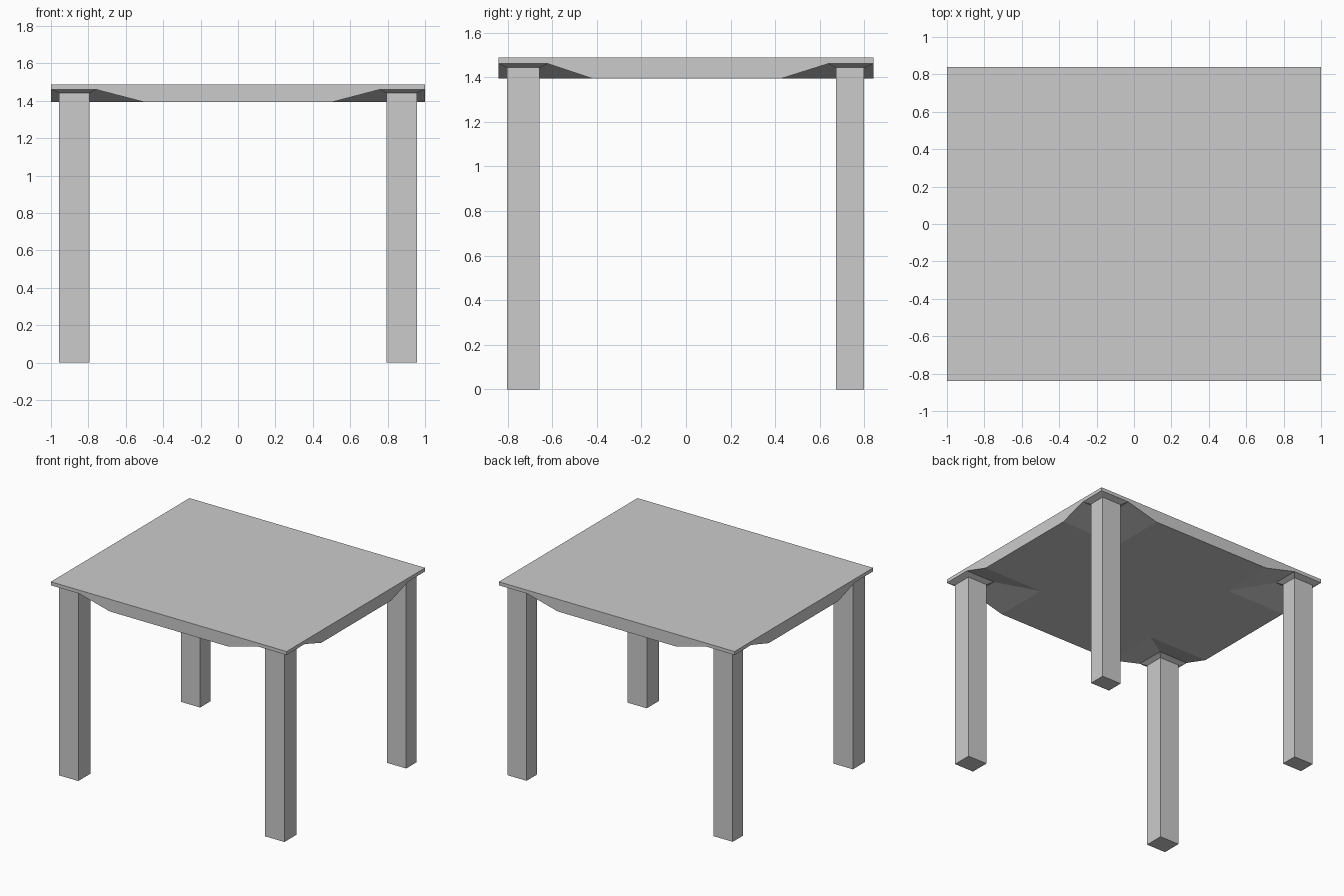
import bpy

if "Cube" in bpy.data.objects:
    bpy.data.objects.remove(bpy.data.objects["Cube"])

X, Y = 1.0, 0.84                       # tabletop half size
TOP, PAD, LOW, LEG = 1.487, 1.46, 1.393, 1.442   # heights
PAD_X, LOW_X = 0.757, 0.5              # where the corner cut starts and ends in x
PAD_Y = {-1: 0.62, 1: 0.637}
LOW_Y = {-1: 0.418, 1: 0.425}
LEG_X = (0.793, 0.956)
LEG_Y = {-1: (0.657, 0.803), 1: (0.673, 0.799)}
CORNERS = [(-1, -1), (1, -1), (1, 1), (-1, 1)]


def make(name, faces):
    """Object from faces given as lists of points, shared points welded."""
    index, polys = {}, []
    for face in faces:
        polys.append([index.setdefault(tuple(p), len(index)) for p in face])
    mesh = bpy.data.meshes.new(name)
    mesh.from_pydata(list(index), [], polys)
    obj = bpy.data.objects.new(name, mesh)
    bpy.context.collection.objects.link(obj)
    bpy.context.view_layer.objects.active = obj
    obj.select_set(True)
    bpy.ops.object.mode_set(mode='EDIT')
    bpy.ops.mesh.select_all(action='SELECT')
    bpy.ops.mesh.normals_make_consistent(inside=False)
    bpy.ops.object.mode_set(mode='OBJECT')
    obj.select_set(False)


def points(sx, sy):
    """Underside points of one corner: low inner, low edges, pad edges, pad inner."""
    lx, ly, px, py = sx * LOW_X, sy * LOW_Y[sy], sx * PAD_X, sy * PAD_Y[sy]
    return dict(low=(lx, ly, LOW), low_x=(lx, sy * Y, LOW), low_y=(sx * X, ly, LOW),
                pad=(px, py, PAD), pad_x=(px, sy * Y, PAD), pad_y=(sx * X, py, PAD),
                tip=(sx * X, sy * Y, PAD), top=(sx * X, sy * Y, TOP))


C = {c: points(*c) for c in CORNERS}

# Tabletop: flat top, cross-shaped underside, sloped corner cuts, shaped rims
faces = [[C[c]['top'] for c in CORNERS], [C[c]['low'] for c in CORNERS]]
for i, c in enumerate(CORNERS):
    a, b = C[c], C[CORNERS[(i + 1) % 4]]
    k = 'x' if i % 2 == 0 else 'y'
    low, pad = 'low_' + k, 'pad_' + k
    faces.append([a['low'], a[low], b[low], b['low']])
    faces.append([a['top'], a['tip'], a[pad], a[low], b[low], b[pad], b['tip'], b['top']])
    for s in 'xy':
        faces.append([a['low'], a['low_' + s], a['pad_' + s], a['pad']])
make('tabletop', faces)

# Legs: square posts flaring out to fill the corner pads
for sx, sy in CORNERS:
    def ring(xs, ys, z):
        return [(sx * xs[i], sy * ys[j], z) for i, j in ((0, 0), (1, 0), (1, 1), (0, 1))]
    rings = [ring(LEG_X, LEG_Y[sy], 0), ring(LEG_X, LEG_Y[sy], LEG),
             ring((PAD_X, X), (PAD_Y[sy], Y), PAD)]
    faces = [rings[0]]
    for r, t in zip(rings, rings[1:]):
        faces += [[r[i], r[(i + 1) % 4], t[(i + 1) % 4], t[i]] for i in range(4)]
    make(f"{'front' if sy < 0 else 'back'}_{'left' if sx < 0 else 'right'}_leg", faces)
